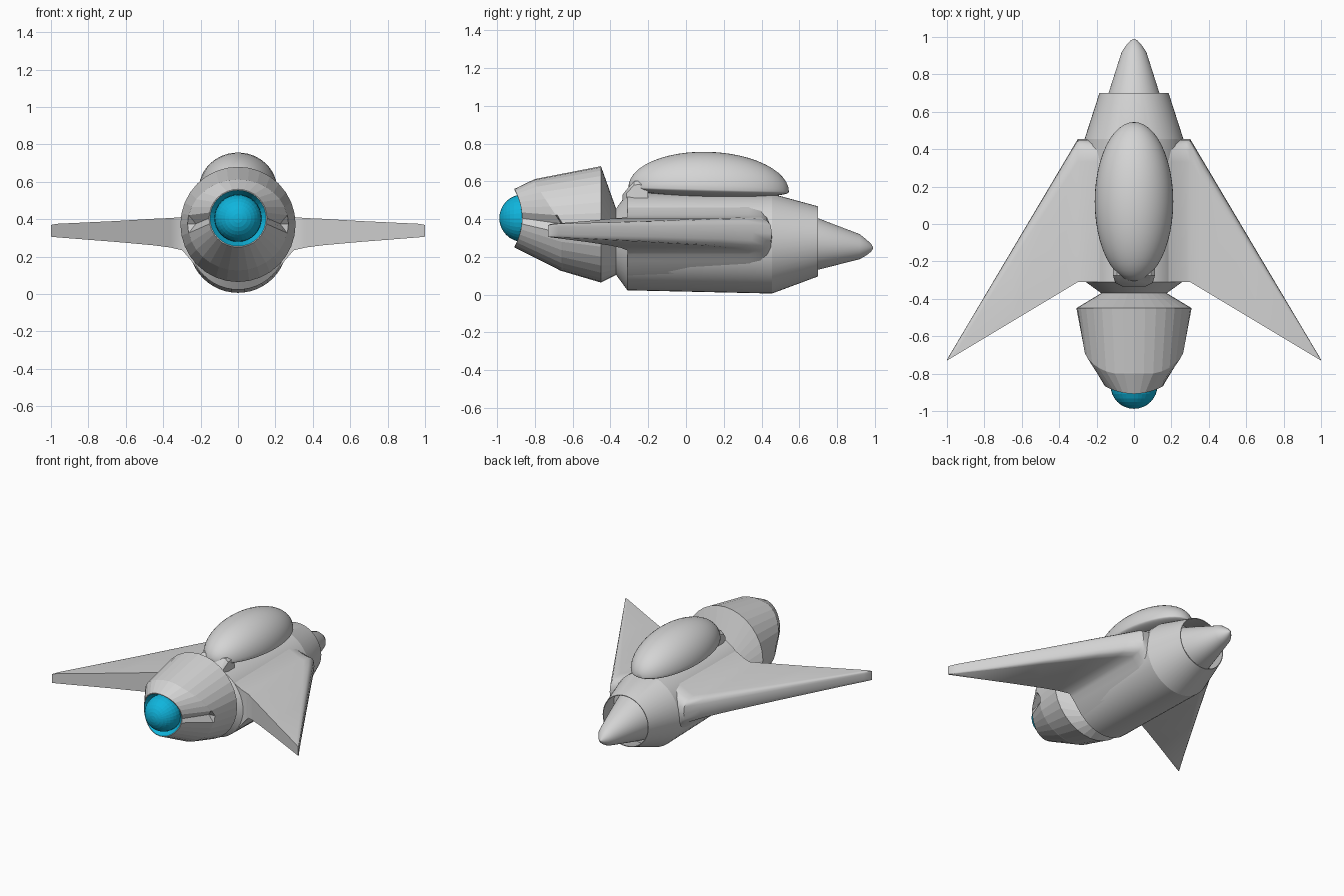
import bpy, bmesh, math
from mathutils import Vector

if "Cube" in bpy.data.objects:
    bpy.data.objects.remove(bpy.data.objects["Cube"])


def material(name, rgb):
    m = bpy.data.materials.new(name)
    m.diffuse_color = (*rgb, 1)
    m.use_nodes = True
    m.node_tree.nodes["Principled BSDF"].inputs["Base Color"].default_value = m.diffuse_color
    return m


GREY = material("hull grey", (0.66, 0.66, 0.66))
CYAN = material("engine cyan", (0.005, 0.46, 0.72))


def finish(name, bm, mat, angle=None):
    bmesh.ops.recalc_face_normals(bm, faces=bm.faces)
    me = bpy.data.meshes.new(name)
    bm.to_mesh(me)
    bm.free()
    me.materials.append(mat)
    ob = bpy.data.objects.new(name, me)
    bpy.context.collection.objects.link(ob)
    if angle:
        bpy.ops.object.select_all(action='DESELECT')
        ob.select_set(True)
        bpy.context.view_layer.objects.active = ob
        bpy.ops.object.shade_smooth_by_angle(angle=math.radians(angle))
    return ob


def loft(name, rings, mat, angle=None, caps=(True, True)):
    """Skin a list of equally long closed rings of points."""
    bm = bmesh.new()
    loops = [[bm.verts.new(p) for p in ring] for ring in rings]
    n = len(loops[0])
    for a, b in zip(loops, loops[1:]):
        for i in range(n):
            j = (i + 1) % n
            bm.faces.new((a[i], a[j], b[j], b[i]))
    if caps[0]:
        bm.faces.new(loops[0])
    if caps[1]:
        bm.faces.new(loops[-1])
    return finish(name, bm, mat, angle)


def circle(y, r, zc, n=48):
    return [(r * math.cos(2 * math.pi * i / n), y,
             zc + r * math.sin(2 * math.pi * i / n)) for i in range(n)]


def sphere(name, shape, mat, angle, u=48, v=24):
    """Unit sphere with its poles on y, reshaped by a function."""
    bm = bmesh.new()
    bmesh.ops.create_uvsphere(bm, u_segments=u, v_segments=v, radius=1)
    for vert in bm.verts:
        x, y, z = vert.co
        vert.co = shape(Vector((x, z, -y)))
    return finish(name, bm, mat, angle)


# Fuselage, ending in a hollow intake around the nose
loft("fuselage", [circle(*c) for c in (
    (-0.37, 0.175, 0.28), (-0.31, 0.258, 0.281), (0.455, 0.264, 0.27),
    (0.70, 0.185, 0.282), (0.70, 0.18, 0.282), (0.50, 0.235, 0.275))],
    GREY, 15)

# Nose spike inside the intake
loft("nose_spike", [circle(*c) for c in (
    (0.49, 0.20, 0.28), (0.70, 0.136, 0.268), (0.92, 0.066, 0.254),
    (0.955, 0.042, 0.25), (0.98, 0.02, 0.248), (0.99, 0.004, 0.247))],
    GREY, 25)


# Canopy: egg with a tall upper half and a shallow lower half
def canopy_shape(p):
    z = (0.2 if p.z > 0 else 0.04) * p.z
    return (0.21 * p.x, 0.12 + 0.425 * p.y, 0.556 + z - 0.012 * p.y)


sphere("canopy", canopy_shape, GREY, 40)

# Low hinge fairing tucked behind the canopy
loft("canopy_hinge", [
    [(-w, y, 0.48), (w, y, 0.48), (w, y, z - 0.02), (w - 0.02, y, z),
     (0.02 - w, y, z), (-w, y, z - 0.02)]
    for y, w, z in ((-0.335, 0.06, 0.53), (-0.315, 0.10, 0.556),
                    (-0.275, 0.112, 0.60), (-0.20, 0.112, 0.61))],
    GREY, 30)


# Swept wings with rounded leading edges, flaring into the fuselage
def wing_ring(side, x, top, bottom):
    t = max(0, (x - 0.30) / 0.70)
    lead = 0.455 - 1.18 * t
    trail = -0.31 - 0.42 * t
    c = (lead - trail) * 0.16
    mid, half = (top + bottom) / 2, (top - bottom) / 2
    ring = [(side * x, trail, bottom)]
    for k in range(9):
        a = math.pi * (k / 8 - 0.5)
        s = math.sin(a)
        h = math.copysign(abs(s) ** 0.7, s)
        ring.append((side * x, lead - c * (1 - math.cos(a) ** 0.7 if k % 8 else 1),
                     mid + half * h))
    ring.append((side * x, trail, top))
    return ring


STATIONS = ((0.14, 0.485, 0.07), (0.20, 0.452, 0.112), (0.25, 0.427, 0.178),
            (0.28, 0.417, 0.213), (0.30, 0.411, 0.234), (0.36, 0.406, 0.248),
            (0.45, 0.402, 0.26), (0.65, 0.39, 0.278), (0.97, 0.375, 0.303),
            (0.999, 0.369, 0.306))
for side, label in ((-1, "left"), (1, "right")):
    loft(label + "_wing", [wing_ring(side, *s) for s in STATIONS], GREY, 50)

# Engine pod: faceted, with a slanted crease line and a notch on each side
N = 32


def crease_ring(notch, shift=0.0, grow=1.0):
    pts = []
    for i in range(N):
        a = 2 * math.pi * i / N
        c, s = math.cos(a), math.sin(a)
        k = notch if i % (N // 2) == 0 else grow
        pts.append((0.268 * c * k,
                    shift - 0.66 - 0.14 * min(1, max(0, 1.1 * s)),
                    0.375 + (0.237 if s > 0 else 0.25) * s * grow))
    return pts


def lip_ring(r):
    pts = []
    for i in range(N):
        a = 2 * math.pi * i / N
        s = math.sin(a)
        pts.append((r * math.cos(a), -0.868 - 0.04 * s * s, 0.405 + r * s))
    return pts


loft("engine_pod", [circle(-0.37, 0.175, 0.28, N), circle(-0.45, 0.308, 0.372, N),
                    crease_ring(1.006, 0.008, 1.006), crease_ring(0.84),
                    lip_ring(0.155), lip_ring(0.15)],
     GREY, None, (True, False))

# Glowing socket and ball at the back of the engine
loft("engine_socket", [lip_ring(0.15), circle(-0.845, 0.125, 0.405, N)],
     CYAN, None, (False, True))
sphere("engine_ball",
       lambda p: (0.126 * p.x, -0.862 + 0.126 * p.y, 0.405 + 0.126 * p.z),
       CYAN, None, 32, 16)
